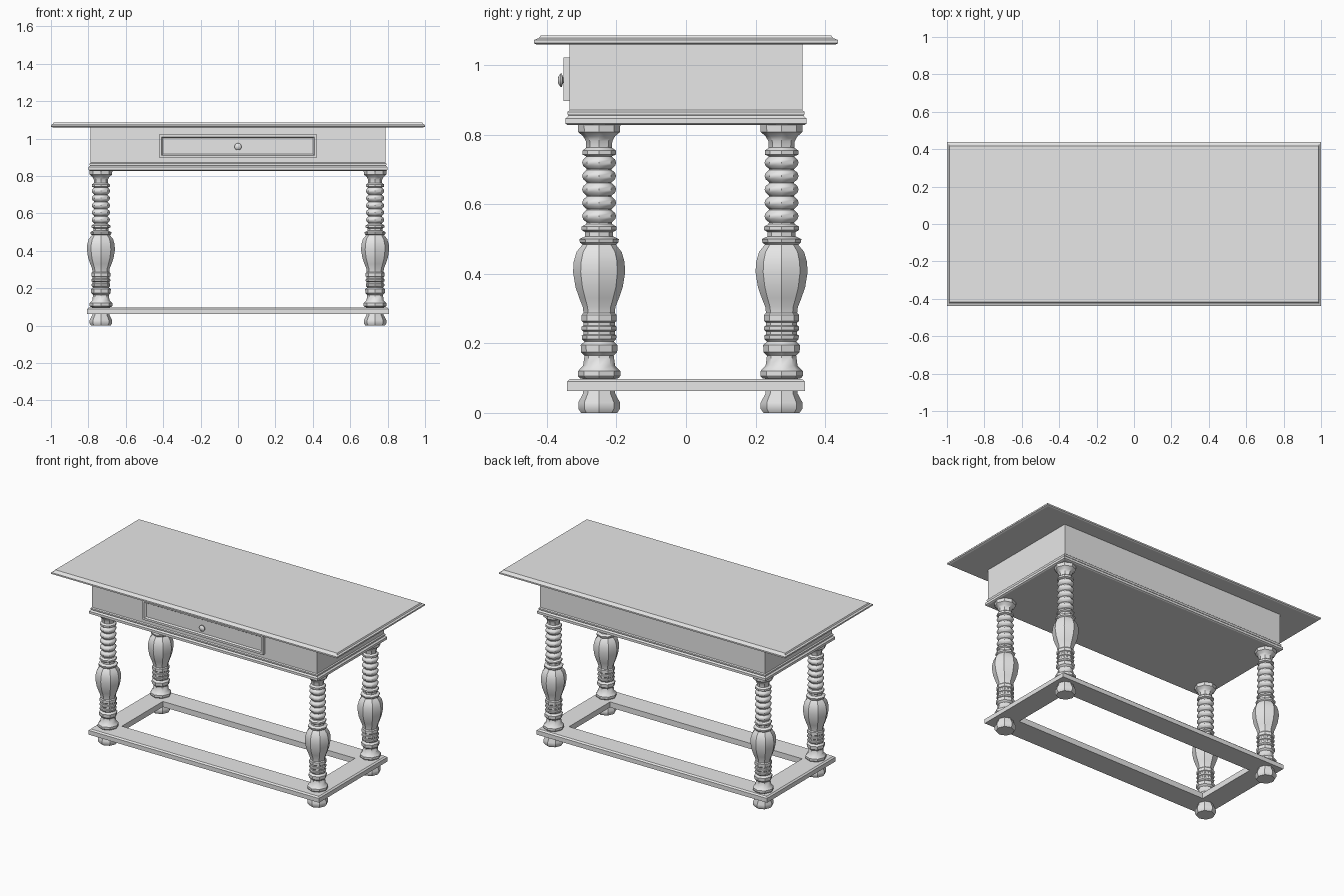
import bpy
import bmesh
from math import cos, sin, tau

if "Cube" in bpy.data.objects:
    bpy.data.objects.remove(bpy.data.objects["Cube"], do_unlink=True)

grey = bpy.data.materials.new("plain grey")
grey.use_nodes = True
grey.diffuse_color = (0.8, 0.8, 0.8, 1)
grey.node_tree.nodes["Principled BSDF"].inputs["Base Color"].default_value = (0.8, 0.8, 0.8, 1)


def skin(name, loops, closed=False, smooth=False):
    """Join loops of points with quads; cap the ends unless closed on itself."""
    bm = bmesh.new()
    rings = [[bm.verts.new(p) for p in loop] for loop in loops]
    pairs = list(zip(rings, rings[1:]))
    if closed:
        pairs.append((rings[-1], rings[0]))
    else:
        bm.faces.new(rings[0])
        bm.faces.new(rings[-1])
    for a, b in pairs:
        for i in range(len(a)):
            j = (i + 1) % len(a)
            bm.faces.new((a[i], a[j], b[j], b[i]))
    bmesh.ops.recalc_face_normals(bm, faces=bm.faces)
    mesh = bpy.data.meshes.new(name)
    bm.to_mesh(mesh)
    bm.free()
    mesh.materials.append(grey)
    obj = bpy.data.objects.new(name, mesh)
    bpy.context.collection.objects.link(obj)
    if smooth:
        bpy.ops.object.select_all(action='DESELECT')
        obj.select_set(True)
        bpy.context.view_layer.objects.active = obj
        bpy.ops.object.shade_smooth_by_angle(angle=0.6)
    return obj


def rect(hx, hy, z, cy=0.0):
    return [(-hx, cy - hy, z), (hx, cy - hy, z), (hx, cy + hy, z), (-hx, cy + hy, z)]


def front_rect(hx, hz, y, cz):
    return [(-hx, y, cz - hz), (hx, y, cz - hz), (hx, y, cz + hz), (-hx, y, cz + hz)]


def circle(r, h, sides):
    return [(r * cos(tau * i / sides), r * sin(tau * i / sides), h) for i in range(sides)]


# Table top with a moulded edge
skin("table_top", [rect(0.99, 0.43, 1.06), rect(1.0, 0.438, 1.064), rect(1.0, 0.438, 1.073),
                   rect(0.99, 0.424, 1.078), rect(0.986, 0.418, 1.086)])

# Apron box and the stepped moulding under it
skin("apron", [rect(0.788, 0.335, 0.86), rect(0.788, 0.335, 1.062)])
skin("apron_moulding", [rect(0.792, 0.34, 0.828), rect(0.8, 0.347, 0.832), rect(0.8, 0.347, 0.847),
                        rect(0.795, 0.342, 0.851), rect(0.791, 0.338, 0.855),
                        rect(0.794, 0.341, 0.86), rect(0.794, 0.341, 0.866),
                        rect(0.788, 0.335, 0.871)])

# Drawer front with a recessed panel
DZ = 0.96
skin("drawer", [front_rect(0.422, 0.062, -0.33, DZ), front_rect(0.422, 0.062, -0.353, DZ),
                front_rect(0.409, 0.049, -0.353, DZ), front_rect(0.401, 0.043, -0.343, DZ)])

# Drawer knob
knob = [(0.008, 0), (0.008, 0.011), (0.019, 0.014), (0.019, 0.018), (0.011, 0.024), (0.004, 0.026)]
knob_obj = skin("drawer_knob", [circle(r, h, 12) for r, h in knob], smooth=True)
knob_obj.rotation_euler = (tau / 4, 0, 0)
knob_obj.location = (0, -0.343, 0.957)

# Stretcher frame near the floor
skin("stretcher_frame", [rect(0.806, 0.342, 0.063), rect(0.806, 0.342, 0.09),
                         rect(0.797, 0.333, 0.098), rect(0.672, 0.205, 0.098, 0.004),
                         rect(0.672, 0.205, 0.063, 0.004)], closed=True)

# Turned leg outline as radius, height
foot = [(0.052, 0), (0.06, 0.012), (0.06, 0.03), (0.046, 0.056), (0.046, 0.098),
        (0.056, 0.1), (0.061, 0.106), (0.061, 0.12), (0.046, 0.136), (0.042, 0.165),
        (0.052, 0.175), (0.053, 0.195), (0.042, 0.205)]
vase = [(0.049, 0.212), (0.05, 0.222), (0.045, 0.226), (0.045, 0.234), (0.05, 0.238),
        (0.05, 0.248), (0.045, 0.252), (0.045, 0.26), (0.05, 0.264), (0.05, 0.282),
        (0.045, 0.288), (0.047, 0.305), (0.057, 0.33), (0.068, 0.362), (0.075, 0.405),
        (0.073, 0.435), (0.065, 0.463), (0.048, 0.484), (0.055, 0.49), (0.057, 0.5),
        (0.04, 0.508), (0.04, 0.52), (0.05, 0.526), (0.05, 0.536), (0.038, 0.543)]
beads = []
for k in range(5):
    z = 0.548 + 0.0385 * k
    beads += [(0.036, z), (0.046, z + 0.009), (0.049, z + 0.018), (0.046, z + 0.027), (0.036, z + 0.036)]
head = [(0.048, 0.743), (0.048, 0.755), (0.037, 0.763), (0.038, 0.782),
        (0.046, 0.796), (0.06, 0.808), (0.061, 0.83)]
profile = foot + vase + beads + head

# Four octagonal legs
for side, x in (("right", -0.733), ("left", 0.733)):
    for end, y in (("front", -0.25), ("back", 0.275)):
        leg = skin(f"{end}_{side}_leg", [circle(r, h, 8) for r, h in profile], smooth=True)
        leg.location = (x, y, 0)
